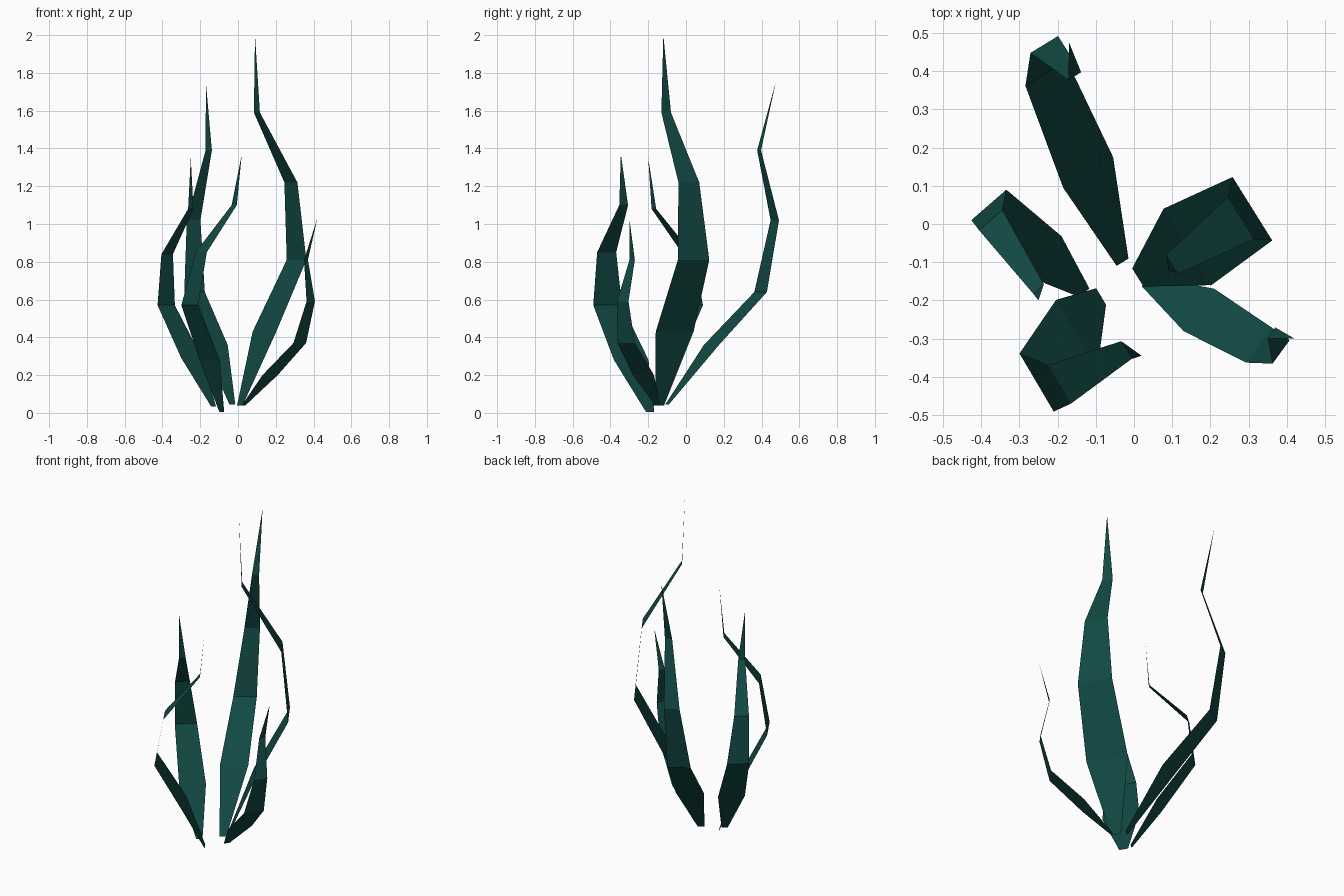
import bpy
import bmesh
from math import radians, cos, sin
from mathutils import Vector

default_cube = bpy.data.objects.get("Cube")
if default_cube:
    bpy.data.objects.remove(default_cube, do_unlink=True)

# Single deep teal leaf colour
leaf_teal = bpy.data.materials.new("leaf_teal")
leaf_teal.use_nodes = True
leaf_colour = (0.006, 0.068, 0.058, 1)
leaf_teal.diffuse_color = leaf_colour
leaf_teal.node_tree.nodes["Principled BSDF"].inputs["Base Color"].default_value = leaf_colour

# Half widths from root to the last joint, shared by every blade; the tip is a point
HALF_WIDTHS = (0.028, 0.118, 0.098, 0.065, 0.03)


def build_blade(name, facing_degrees, width_scale, spine):
    """Flat folded ribbon along a spine, with level cross edges and a pointed tip."""
    angle = radians(facing_degrees)
    across = Vector((cos(angle), sin(angle), 0)) * width_scale
    bm = bmesh.new()

    # Paired edge points at every joint
    rungs = []
    for point, half_width in zip(spine, HALF_WIDTHS):
        centre = Vector(point)
        left = bm.verts.new(centre - across * half_width)
        right = bm.verts.new(centre + across * half_width)
        rungs.append((left, right))
    tip = bm.verts.new(spine[-1])

    # Flat panels between joints, closed by a triangle
    for (left, right), (upper_left, upper_right) in zip(rungs, rungs[1:]):
        bm.faces.new((left, right, upper_right, upper_left))
    bm.faces.new((*rungs[-1], tip))

    mesh = bpy.data.meshes.new(name)
    bm.to_mesh(mesh)
    bm.free()
    mesh.materials.append(leaf_teal)
    blade = bpy.data.objects.new(name, mesh)
    bpy.context.collection.objects.link(blade)
    return blade


# Tallest blade, leaning to the left
build_blade("tall_left_blade", -58, 1, [
    (.01, -.14, .04), (.14, -.06, .43), (.31, .04, .81),
    (.28, .015, 1.22), (.1, -.105, 1.59), (.09, -.12, 2)])

# Long blade sweeping to the back
build_blade("back_blade", 31.5, .65, [
    (-.03, -.1, .045), (-.12, .135, .36), (-.23, .395, .64),
    (-.235, .47, 1.02), (-.155, .387, 1.39), (-.17, .475, 1.75)])

# Blade curling out to the right
build_blade("right_blade", 41, .62, [
    (-.13, -.18, .035), (-.245, -.08, .29), (-.38, .05, .57),
    (-.375, .01, .84), (-.25, -.17, 1.08), (-.25, -.2, 1.35)])

# Broad blade curling to the front
build_blade("front_blade", 120.5, .9, [
    (-.086, -.19, .005), (-.15, -.29, .28), (-.255, -.415, .57),
    (-.195, -.42, .85), (-.02, -.33, 1.1), (.02, -.345, 1.37)])

# Shortest blade, at the front left
build_blade("short_blade", -126, .58, [
    (.03, -.15, .04), (.17, -.225, .2), (.327, -.317, .37),
    (.385, -.335, .59), (.36, -.285, .81), (.42, -.3, 1.03)])
